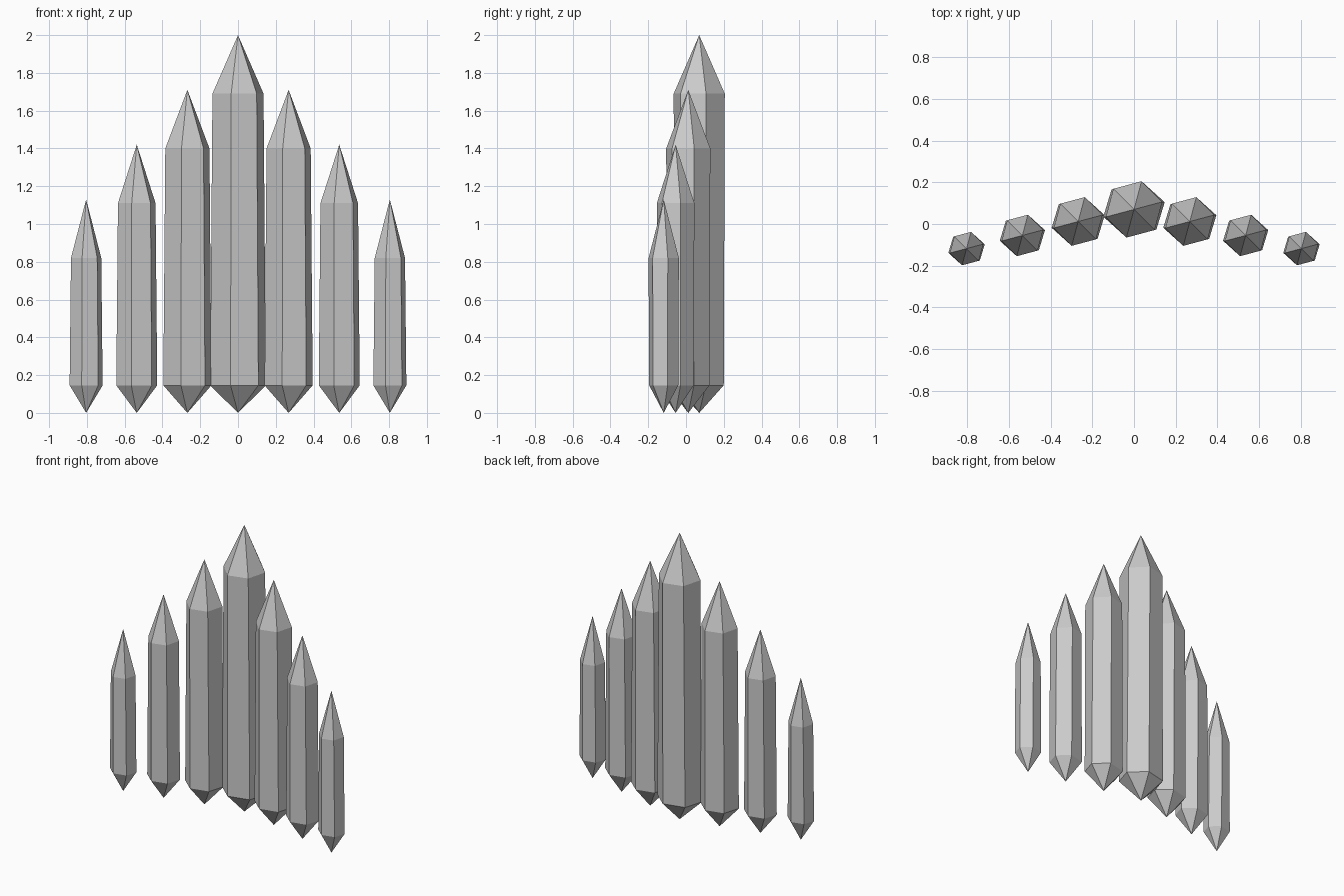
import bpy
import bmesh
from math import cos, sin, pi, radians

cube = bpy.data.objects.get("Cube")
if cube:
    bpy.data.objects.remove(cube, do_unlink=True)

# Single stone grey
stone = bpy.data.materials.new("crystal grey")
stone.use_nodes = True
grey = (0.6, 0.6, 0.6, 1.0)
stone.diffuse_color = grey
stone.node_tree.nodes["Principled BSDF"].inputs["Base Color"].default_value = grey

SIDES = 6
TURN = radians(15)
SHOULDER = 0.146    # height of the lower ring
TIP = 0.31          # height of the pointed top


def ring(bm, rx, ry, z):
    angles = [TURN + 2 * pi * i / SIDES for i in range(SIDES)]
    return [bm.verts.new((rx * cos(a), ry * sin(a), z)) for a in angles]


def crystal(name, x, y, radius, height):
    """Hexagonal prism, pointed at both ends, slightly flattened at its foot."""
    bm = bmesh.new()
    foot = bm.verts.new((0, 0, 0))
    lower = ring(bm, radius * 1.09, radius * 0.96, SHOULDER)
    upper = ring(bm, radius, radius, height - TIP)
    apex = bm.verts.new((0, 0, height))
    for i in range(SIDES):
        j = (i + 1) % SIDES
        bm.faces.new((foot, lower[j], lower[i]))
        bm.faces.new((lower[i], lower[j], upper[j], upper[i]))
        bm.faces.new((upper[i], upper[j], apex))
    bmesh.ops.recalc_face_normals(bm, faces=bm.faces)
    mesh = bpy.data.meshes.new(name)
    bm.to_mesh(mesh)
    bm.free()
    mesh.materials.append(stone)
    obj = bpy.data.objects.new(name, mesh)
    obj.location = (x, y, 0)
    bpy.context.collection.objects.link(obj)


# Tall middle crystal, then pairs stepping down and forward
crystal("middle_crystal", 0, 0.07, 0.14, 2.0)
pairs = [("inner", 0.012, 0.121), ("second", -0.055, 0.103), ("outer", -0.118, 0.083)]
for step, (label, y, radius) in enumerate(pairs, 1):
    for side, sign in (("left", 1), ("right", -1)):
        crystal(f"{label}_crystal_{side}", sign * 0.268 * step, y, radius, 2.0 - 0.29 * step)
